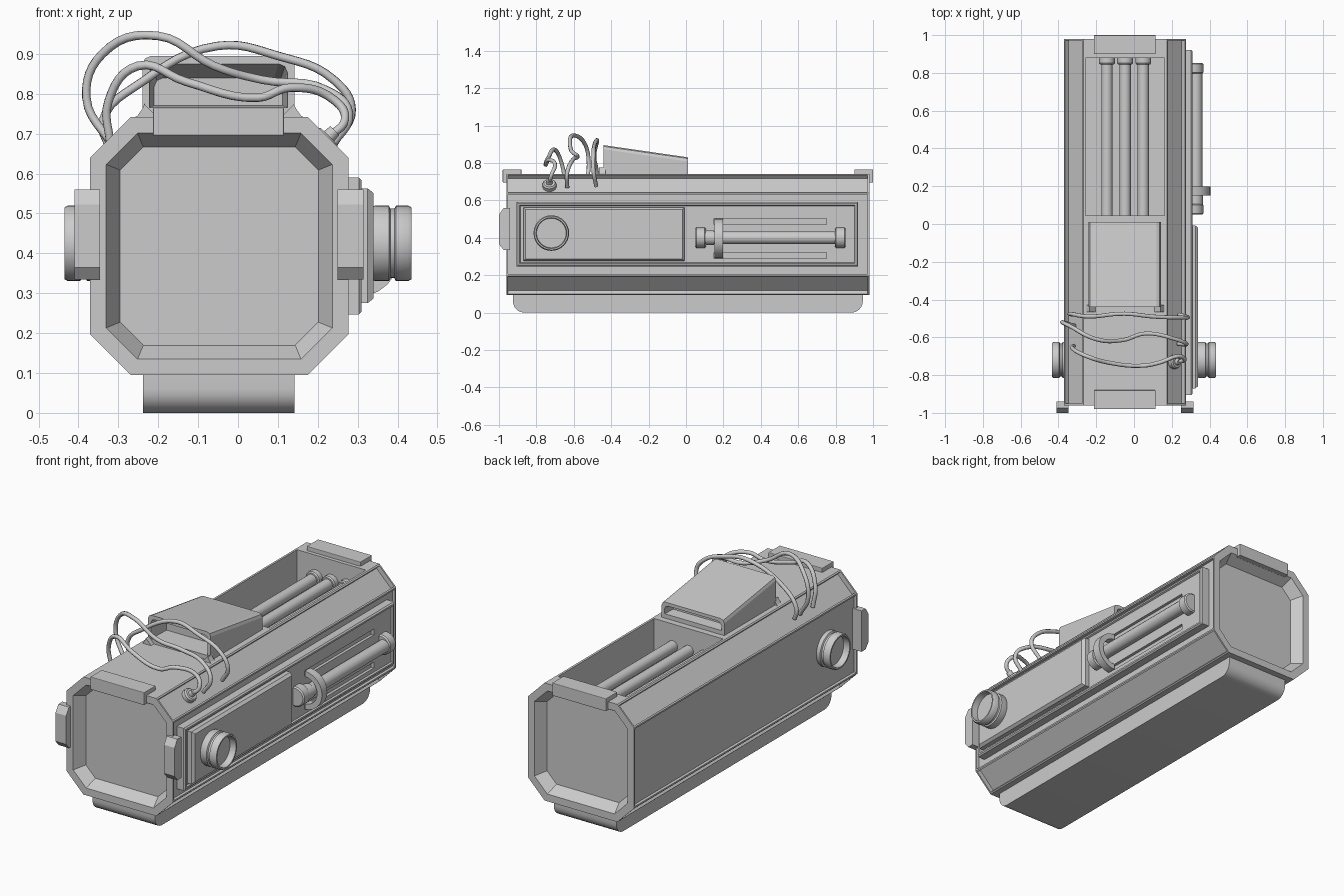
import bpy, bmesh
from math import sin, cos, pi, radians
from mathutils import Vector

if "Cube" in bpy.data.objects:
    bpy.data.objects.remove(bpy.data.objects["Cube"])

CX, CZ = -0.047, 0.418          # centre line of the casing


def finish(bm, name, smooth=False, bevel=0):
    bmesh.ops.recalc_face_normals(bm, faces=bm.faces[:])
    me = bpy.data.meshes.new(name)
    bm.to_mesh(me)
    bm.free()
    ob = bpy.data.objects.new(name, me)
    bpy.context.collection.objects.link(ob)
    if bevel:
        m = ob.modifiers.new("bevel", 'BEVEL')
        m.width, m.segments = bevel, 2
    if smooth:
        bpy.context.view_layer.objects.active = ob
        ob.select_set(True)
        bpy.ops.object.shade_smooth_by_angle(angle=radians(35))
        ob.select_set(False)
    return ob


def loft_bm(rings):
    bm = bmesh.new()
    vs = [[bm.verts.new(p) for p in r] for r in rings]
    n = len(rings[0])
    for a, b in zip(vs, vs[1:]):
        for i in range(n):
            bm.faces.new((a[i], a[(i + 1) % n], b[(i + 1) % n], b[i]))
    bm.faces.new(vs[0])
    bm.faces.new(vs[-1])
    bmesh.ops.recalc_face_normals(bm, faces=bm.faces[:])
    return bm


def prism(name, pts, axis, a, b, **kw):
    place = (lambda p, t: (t, *p)) if axis == 'x' else (lambda p, t: (p[0], t, p[1]))
    return finish(loft_bm([[place(p, t) for p in pts] for t in (a, b)]), name, **kw)


def box(name, x, y, z, **kw):
    return prism(name, [(y[0], z[0]), (y[1], z[0]), (y[1], z[1]), (y[0], z[1])], 'x', *x, **kw)


def lathe(name, origin, axis, profile, n=32):
    q = Vector(axis).to_track_quat('Z', 'X')
    rings = [[Vector(origin) + q @ Vector((r * cos(2 * pi * i / n), r * sin(2 * pi * i / n), t))
              for i in range(n)] for r, t in profile]
    return finish(loft_bm(rings), name, smooth=True)


def cut(ob, cutter):
    cutter.hide_render = True
    cutter.hide_set(True)
    m = ob.modifiers.new("cut", 'BOOLEAN')
    m.object, m.solver = cutter, 'EXACT'


def octagon(y, inset=0.0):
    h = 0.3235 - inset
    c = 0.102 - 0.586 * inset
    k = h - c
    return [(CX + x, y, CZ + z) for x, z in
            ((-h, -k), (-k, -h), (k, -h), (h, -k), (h, k), (k, h), (-k, h), (-h, k))]


# Casing: octagonal tube with dished ends and sunken long panels
bm = loft_bm([octagon(-0.90, 0.075), octagon(-0.96, 0.04), octagon(-0.96), octagon(0.98),
              octagon(0.98, 0.04), octagon(0.92, 0.075)])
long_faces = [f for f in bm.faces if f.calc_area() > 0.2 and abs(f.normal.y) < 0.01
              and abs(f.normal.z) < 0.9]
long_faces = [f for f in long_faces if max(v.co.y for v in f.verts) > 0.97
              and min(v.co.y for v in f.verts) < -0.95]
bmesh.ops.inset_individual(bm, faces=long_faces, thickness=0.012)
for f in long_faces:
    d = 0.025 if abs(f.normal.z) > 0.3 else 0.015
    bmesh.ops.inset_individual(bm, faces=[f], thickness=0.001, depth=-d)
casing = finish(bm, "casing")
cut(casing, box("bay_cutter", (-0.257, 0.162), (0.045, 0.88), (0.45, 0.9)))

# Pipes in the open bay
for i, x in enumerate((-0.143, -0.047, 0.049)):
    lathe(f"bay_pipe_{i}", (x, 0, 0.62), (0, 1, 0),
          [(0.03, 0.03), (0.03, 0.845), (0.037, 0.845), (0.042, 0.852), (0.042, 0.882)], 20)

# Base skid with rounded lower ends
r = 0.06
arc = [(-0.925 + r - r * cos(a), r - r * sin(a)) for a in [i * pi / 12 for i in range(7)]]
prism("base_skid", [(-0.925, 0.1)] + arc + [(0.02 - y, z) for y, z in reversed(arc)]
      + [(0.945, 0.1)], 'x', -0.238, 0.142, smooth=True)


# Scoop: sloping hood with a mouth at each end
def hood(y, top, inset=0.0, low=0.735):
    x0, x1, t, c = -0.24 + inset, 0.142 - inset, top - inset, 0.022
    return [(x0, y, low), (x1, y, low), (x1, y, t - c), (x1 - 0.3 * c, y, t - 0.3 * c),
            (x1 - c, y, t), (x0 + c, y, t), (x0 + 0.3 * c, y, t - 0.3 * c), (x0, y, t - c)]


finish(loft_bm([hood(-0.32, 0.87, 0.03, 0.77), hood(-0.44, 0.893, 0.018, 0.765),
                hood(-0.44, 0.895), hood(0.01, 0.83),
                hood(0.01, 0.83, 0.018, 0.765), hood(-0.05, 0.83, 0.03, 0.77)]), "scoop")
for s, n in ((-1, "left"), (1, "right")):
    prism(f"scoop_flare_{n}", [(CX + s * p, z) for p, z in
          ((0.15, 0.735), (0.225, 0.735), (0.205, 0.745), (0.191, 0.765), (0.188, 0.775))],
          'y', -0.465, -0.43)

# Top clips, front and back
clip = [(-0.88, 0.73), (-0.88, 0.765), (-0.98, 0.765), (-0.98, 0.695), (-0.95, 0.695), (-0.95, 0.73)]
prism("top_clip_front", clip, 'x', -0.213, 0.115, bevel=0.003)
prism("top_clip_back", [(0.02 - y, z) for y, z in clip], 'x', -0.213, 0.115, bevel=0.003)

# Side clips at the front corners
hexa = [(-0.94, 0.335), (-0.94, 0.56), (-0.975, 0.56), (-1, 0.522), (-1, 0.365), (-0.975, 0.335)]
prism("side_clip_left", hexa, 'x', -0.41, -0.346)
prism("side_clip_right", hexa, 'x', 0.25, 0.314)

# Right side plate with sunken centre and two slots
plate_rings = []
for x, m in ((0.255, 0), (0.303, 0), (0.31, 0.007), (0.31, 0.016), (0.301, 0.02)):
    plate_rings.append([(x, y, z) for y, z in
                        ((-0.905 + m, 0.247 + m), (0.92 - m, 0.247 + m),
                         (0.92 - m, 0.59 - m), (-0.905 + m, 0.59 - m))])
plate = finish(loft_bm(plate_rings), "side_plate")
for i, z in enumerate((0.305, 0.487)):
    cut(plate, box(f"slot_cutter_{i}", (0.285, 0.35), (0.15, 0.75), (z - 0.016, z + 0.016)))

# Raised door with bevelled edge
finish(loft_bm([[(x, y, z) for y, z in ((-0.87 + m, 0.275 + m), (-0.008 - m, 0.275 + m),
                                        (-0.008 - m, 0.563 - m), (-0.87 + m, 0.563 - m))]
                for x, m in ((0.29, 0), (0.325, 0), (0.34, 0.012))]), "side_door")

# Round ports on both sides
port = [(0.09, 0.33), (0.095, 0.345), (0.095, 0.378), (0.087, 0.382), (0.087, 0.392),
        (0.095, 0.396), (0.095, 0.426), (0.09, 0.435), (0.082, 0.435), (0.079, 0.40)]
for s, n in ((-1, "left"), (1, "right")):
    lathe(f"round_port_{n}", (0, -0.72, 0.425), (s, 0, 0), port)

# Slide rod with end caps and a hooped handle
cap = [(0.048, 0), (0.055, 0.006), (0.055, 0.05), (0.048, 0.056)]
lathe("slide_rod", (0.328, 0, 0.4), (0, 1, 0), [(0.034, 0.08), (0.034, 0.83)], 24)
for i, y in enumerate((0.05, 0.797)):
    lathe(f"rod_cap_{i}", (0.312, y, 0.4), (0, 1, 0), cap, 24)
lathe("rod_collar", (0.325, 0.1, 0.4), (0, 1, 0), [(0.04, 0), (0.04, 0.05)], 24)
turn = [radians(-90 + 15 * i) for i in range(13)]
prism("rod_handle", [(0.3 + 0.105 * cos(a), 0.396 + 0.105 * sin(a)) for a in turn]
      + [(0.3 + 0.075 * cos(a), 0.396 + 0.075 * sin(a)) for a in reversed(turn)],
      'y', 0.152, 0.198, smooth=True)

# Loose cables arching over the top
cables = [
    [(-0.325, -0.48, 0.67), (-0.34, -0.475, 0.73), (-0.24, -0.49, 0.83), (-0.05, -0.475, 0.92),
     (0.1, -0.49, 0.895), (0.24, -0.495, 0.835), (0.285, -0.495, 0.76), (0.24, -0.48, 0.675)],
    [(-0.315, -0.54, 0.67), (-0.38, -0.52, 0.79), (-0.34, -0.54, 0.90), (-0.2, -0.61, 0.945),
     (-0.06, -0.615, 0.87), (0.06, -0.58, 0.835), (0.22, -0.61, 0.81), (0.278, -0.635, 0.75),
     (0.235, -0.635, 0.67)],
    [(-0.32, -0.645, 0.67), (-0.325, -0.66, 0.78), (-0.25, -0.70, 0.87), (-0.13, -0.735, 0.83),
     (0.05, -0.75, 0.79), (0.13, -0.735, 0.815), (0.24, -0.70, 0.785), (0.268, -0.72, 0.735),
     (0.225, -0.73, 0.69)]]
for i, pts in enumerate(cables):
    cu = bpy.data.curves.new(f"cable_{i}", 'CURVE')
    cu.dimensions, cu.bevel_depth, cu.bevel_resolution, cu.resolution_u = '3D', 0.011, 2, 6
    cu.use_fill_caps = True
    sp = cu.splines.new('BEZIER')
    sp.bezier_points.add(len(pts) - 1)
    for bp, p in zip(sp.bezier_points, pts):
        bp.co = p
        bp.handle_left_type = bp.handle_right_type = 'AUTO'
    bpy.context.collection.objects.link(bpy.data.objects.new(f"cable_{i}", cu))

# Cable socket on the right upper slope
lathe("cable_socket", (0.2, -0.73, 0.665), (1, 0, 1),
      [(0.037, -0.01), (0.037, 0.032), (0.03, 0.04), (0.018, 0.04), (0.016, 0.06)], 20)
